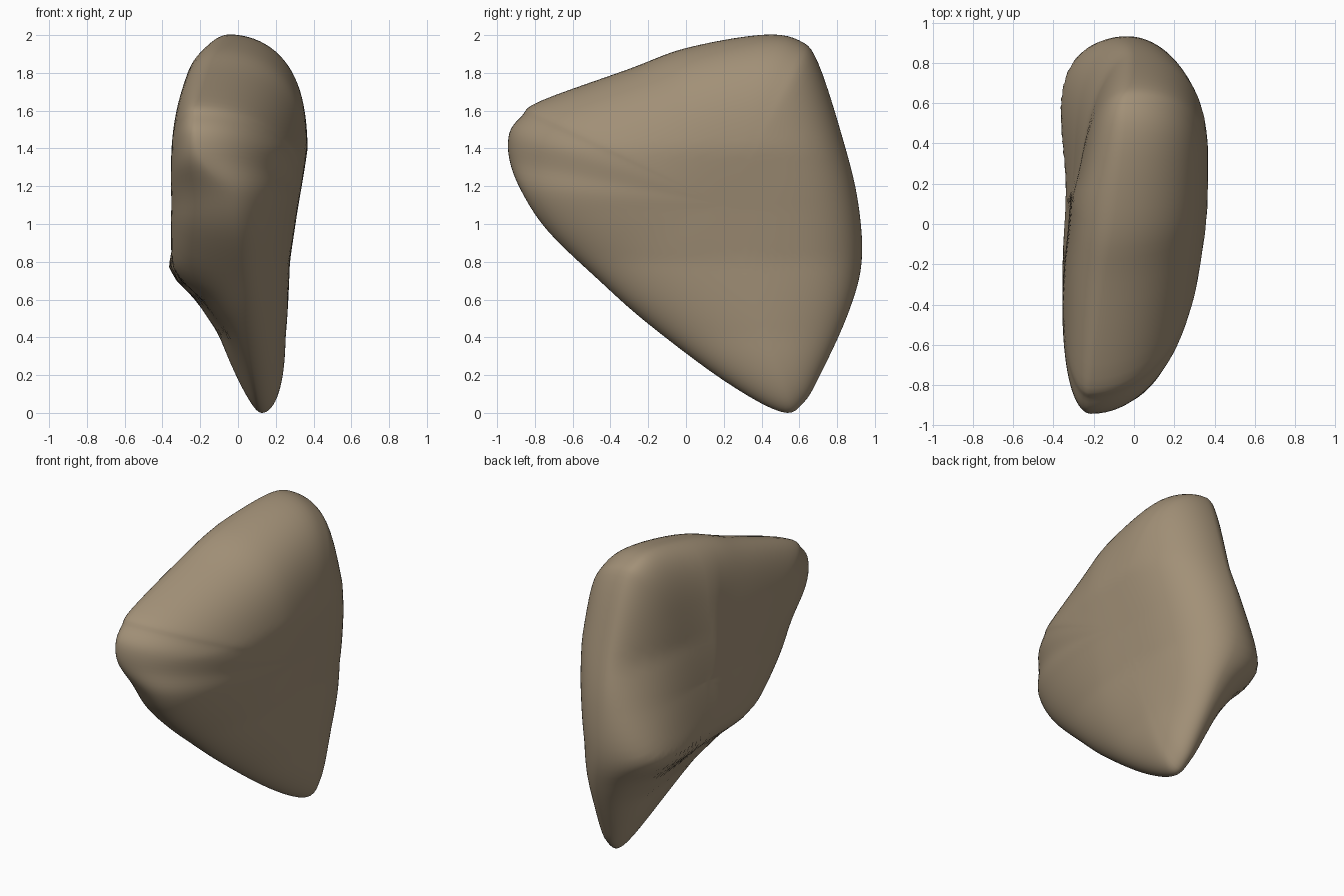
import bpy, bmesh, math
from mathutils import Vector

if "Cube" in bpy.data.objects:
    bpy.data.objects.remove(bpy.data.objects["Cube"])

# Side outline (y, z) with the x position of the rim at each point
RIM = [(-.935, 1.48, -.22), (-.935, 1.34, -.19), (-.87, 1.17, -.06), (-.73, .96, -.02),
       (-.46, .70, .01), (-.2, .47, .04), (.2, .17, .09), (.5, .005, .125), (.62, .05, .12),
       (.72, .22, .10), (.86, .53, .05), (.93, .8, -.03), (.91, 1.12, -.02),
       (.83, 1.45, 0), (.7, 1.85, -.01), (.6, 1.97, -.04), (.4, 2.0, -.05),
       (0, 1.93, -.10), (-.3, 1.82, -.15), (-.77, 1.65, -.21), (-.87, 1.57, -.22)]
# Depth of the bulging right face and of the flat left face, by height
RIGHT = [(0, .29), (.4, .265), (.8, .275), (1.07, .315), (1.4, .372), (2, .382)]
LEFT = [(0, .01), (.2, -.06), (.42, -.135), (.6, -.25), (.7, -.35), (.77, -.385),
        (.85, -.385), (1.1, -.365), (1.3, -.362), (1.6, -.355), (2, -.35)]
CY, CZ = .2, 1.1
RINGS, SUB = 28, 5


def lerp(table, t):
    for (a, va), (b, vb) in zip(table, table[1:]):
        if t <= b:
            return va + (vb - va) * max(0, t - a) / (b - a)
    return table[-1][1]


def smooth_loop(pts, sub):
    """Closed Catmull-Rom curve through the points."""
    p = [Vector(q) for q in pts]
    n, out = len(p), []
    for i in range(n):
        a, b, c, d = p[i - 1], p[i], p[(i + 1) % n], p[(i + 2) % n]
        for k in range(sub):
            t = k / sub
            out.append(.5 * (2 * b + (c - a) * t + (2 * a - 5 * b + 4 * c - d) * t * t
                             + (3 * b - a - 3 * c + d) * t ** 3))
    return out


def right_x(y, z):
    return lerp(RIGHT, z) - .03 * max(0, -y)


def left_x(y, z):
    # shallow hollow along the middle, and the upper back drawn inward
    hollow = .045 * math.exp(-((y - .15) / .35) ** 2)
    up = min(1, max(0, (z - .78) / .6))
    return lerp(LEFT, z) + hollow + .3 * max(0, y - .12) * up


rim = smooth_loop(RIM, SUB)
n = len(rim)
bm = bmesh.new()
rim_verts = [bm.verts.new((p.z, p.x, p.y)) for p in rim]


def dome(face_x, front_power, power):
    """Cover one side of the outline with rings; the edge is softer at the front."""
    prev = rim_verts
    for j in range(1, RINGS):
        r = math.cos(j / RINGS * math.pi / 2)
        ring = []
        for p in rim:
            d = Vector((p.x - CY, p.y - CZ))
            front = max(0, -d.x / d.length) ** 2
            s = math.sqrt(1 - r ** (power + (front_power - power) * front))
            y, z = CY + d.x * r, CZ + d.y * r
            ring.append(bm.verts.new((p.z + (face_x(y, z) - p.z) * s, y, z)))
        for i in range(n):
            k = (i + 1) % n
            bm.faces.new((prev[i], prev[k], ring[k], ring[i]))
        prev = ring
    tip = bm.verts.new((face_x(CY, CZ), CY, CZ))
    for i in range(n):
        bm.faces.new((prev[i], prev[(i + 1) % n], tip))


dome(right_x, 2.4, 3.8)
dome(left_x, 5, 5.5)
bmesh.ops.recalc_face_normals(bm, faces=bm.faces)

# Rest on the ground
low = min(v.co.z for v in bm.verts)
for v in bm.verts:
    v.co.z -= low

mesh = bpy.data.meshes.new("wedge_body")
bm.to_mesh(mesh)
bm.free()
body = bpy.data.objects.new("wedge_body", mesh)
bpy.context.collection.objects.link(body)

mat = bpy.data.materials.new("tan_brown")
mat.diffuse_color = (.36, .28, .185, 1)
mat.use_nodes = True
mat.node_tree.nodes["Principled BSDF"].inputs["Base Color"].default_value = mat.diffuse_color
mesh.materials.append(mat)

bpy.context.view_layer.objects.active = body
body.select_set(True)
bpy.ops.object.shade_smooth_by_angle(angle=math.radians(60))
